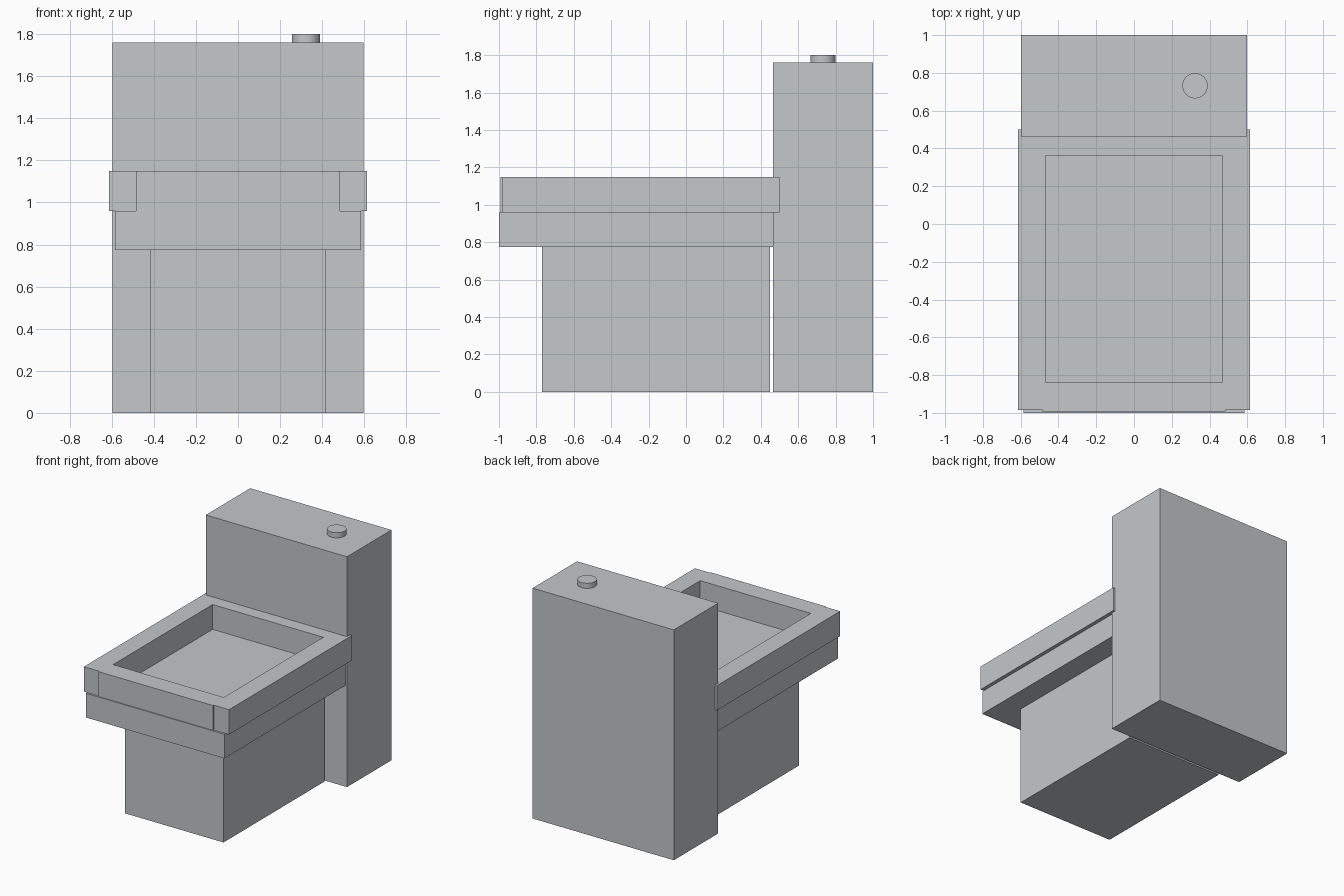
import bpy
import bmesh

if "Cube" in bpy.data.objects:
    bpy.data.objects.remove(bpy.data.objects["Cube"])

mat = bpy.data.materials.new("pale_grey_ceramic")
mat.diffuse_color = (0.55, 0.58, 0.59, 1)
mat.use_nodes = True
mat.node_tree.nodes["Principled BSDF"].inputs["Base Color"].default_value = mat.diffuse_color


def finish(name, bm):
    bmesh.ops.recalc_face_normals(bm, faces=bm.faces[:])
    me = bpy.data.meshes.new(name)
    bm.to_mesh(me)
    bm.free()
    me.materials.append(mat)
    ob = bpy.data.objects.new(name, me)
    bpy.context.collection.objects.link(ob)
    return ob


def box(name, half_x, y0, y1, z0, z1):
    """Box centred on x = 0."""
    bm = bmesh.new()
    bmesh.ops.create_cube(bm, size=1)
    for v in bm.verts:
        v.co.x *= 2 * half_x
        v.co.y = y1 if v.co.y > 0 else y0
        v.co.z = z1 if v.co.z > 0 else z0
    return finish(name, bm)


def frame(name, outer, inner, z0, z1):
    """Rectangular ring; outer and inner are (half_x, y0, y1)."""
    bm = bmesh.new()

    def ring(rect, z):
        h, a, b = rect
        return [bm.verts.new((x, y, z)) for x, y in ((-h, a), (h, a), (h, b), (-h, b))]

    loops = [ring(outer, z0), ring(outer, z1), ring(inner, z1), ring(inner, z0)]
    for k in range(4):
        p, q = loops[k], loops[(k + 1) % 4]
        for i in range(4):
            j = (i + 1) % 4
            bm.faces.new((p[i], p[j], q[j], q[i]))
    return finish(name, bm)


# Base, bowl block and water tank
box("pedestal", 0.417, -0.77, 0.448, 0, 0.775)
box("bowl", 0.585, -1.0, 0.464, 0.775, 0.96)
box("tank", 0.597, 0.464, 1.0, 0, 1.761)

# Open seat with a shallow raised front panel
frame("seat", (0.614, -0.985, 0.5), (0.468, -0.84, 0.362), 0.96, 1.15)
box("seat_front_panel", 0.485, -0.993, -0.985, 0.96, 1.15)

# Flush button
bpy.ops.mesh.primitive_cylinder_add(vertices=32, radius=0.067, depth=0.039,
                                    location=(0.323, 0.732, 1.7805))
button = bpy.context.object
button.name = "flush_button"
button.data.materials.append(mat)
bpy.ops.object.shade_smooth_by_angle()
